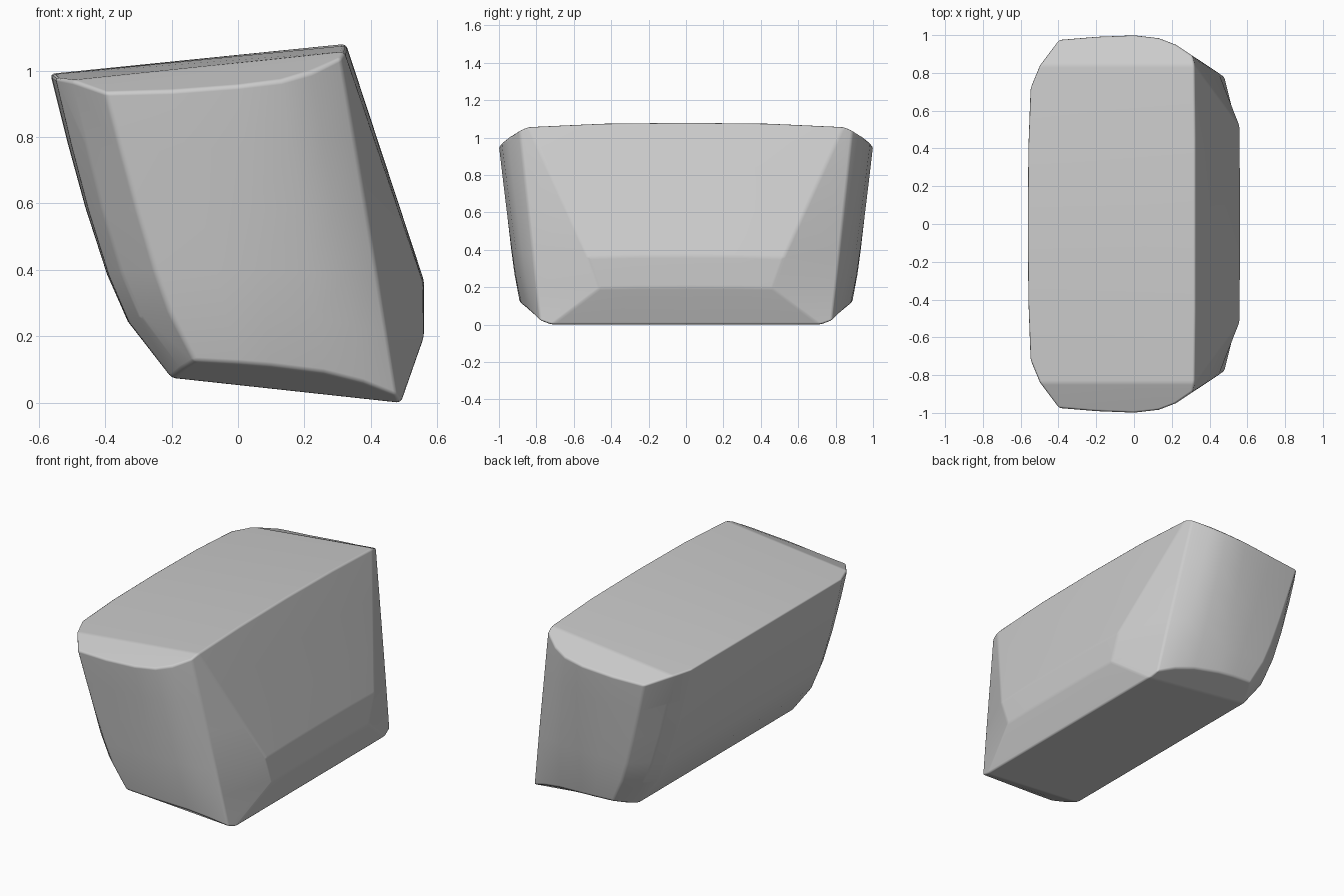
import bpy, bmesh
from mathutils import Vector

cube = bpy.data.objects.get("Cube")
if cube:
    bpy.data.objects.remove(cube)

# Half outlines of the top and bottom rims, running from the ridge side to the back
top = [(.325, 0, 1.08), (.325, .45, 1.075), (.32, .84, 1.057), (.31, .89, 1.04),
       (.22, .95, .995), (.13, .985, .97), (0, 1, .955), (-.2, .992, .94),
       (-.4, .975, .935), (-.5, .84, .97), (-.55, .72, .98), (-.562, .4, .988), (-.565, 0, .99)]
bottom = [(.49, 0, 0), (.49, .4, 0), (.49, .72, 0), (.48, .78, .02),
          (.38, .82, .06), (.26, .852, .09), (.1, .88, .11), (0, .888, .118),
          (-.13, .89, .125), (-.17, .82, .1), (-.2, .74, .075), (-.2, .4, .075), (-.2, 0, .075)]
RIDGE, CORNER, BACK = (0, 1, 2), 2, (9, 10, 11, 12)

# Levels: fraction downward, ridge push, ridge corner inset, back bulge
levels = [(0, 0, 0, 0), (.22, .042, .08, .03), (.44, .084, .16, .055),
          (.66, .126, .24, .07), (.815, .1, .28, .064), (1, 0, 0, 0)]

bm = bmesh.new()
rings = []
for t, push, inset, bulge in levels:
    ring = []
    for i, (a, b) in enumerate(zip(top, bottom)):
        p = Vector(a).lerp(Vector(b), t)
        if i in RIDGE:
            p.x += push
            p.y -= inset * i / CORNER
        elif i in BACK:
            p.x -= bulge
        elif i == 8:
            p.x -= bulge * .4
        if 4 <= i <= 8:
            p.y += bulge * .15
        ring.append(bm.verts.new(p))
    rings.append(ring)

# Side walls
for r, s in zip(rings, rings[1:]):
    for i in range(len(r) - 1):
        bm.faces.new((r[i], r[i + 1], s[i + 1], s[i]))

# Top and bottom: flat middle panels and a sloped end panel
for r in (rings[0], rings[-1]):
    fold = 9 if r is rings[0] else 10
    bm.faces.new((r[0], r[1], r[11], r[12]))
    bm.faces.new([r[1], r[2]] + r[fold:12])
    bm.faces.new(r[2:fold + 1])

# Mirror the half across the middle
geom = bm.verts[:] + bm.edges[:] + bm.faces[:]
bmesh.ops.mirror(bm, geom=geom, axis='Y', merge_dist=.0005)
bmesh.ops.remove_doubles(bm, verts=bm.verts[:], dist=.0005)
bmesh.ops.recalc_face_normals(bm, faces=bm.faces[:])
mesh = bpy.data.meshes.new("block_body")
bm.to_mesh(mesh)
bm.free()
mesh.shade_smooth()
body = bpy.data.objects.new("block_body", mesh)
bpy.context.collection.objects.link(body)

# Softened creases
bevel = body.modifiers.new("soft_edges", 'BEVEL')
bevel.width = .012
bevel.segments = 2
bevel.limit_method = 'ANGLE'
bevel.angle_limit = .3
normals = body.modifiers.new("face_normals", 'WEIGHTED_NORMAL')
normals.keep_sharp = True

# Plain grey
grey = bpy.data.materials.new("plain_grey")
grey.use_nodes = True
color = (.6, .6, .6, 1)
grey.diffuse_color = color
grey.node_tree.nodes["Principled BSDF"].inputs["Base Color"].default_value = color
mesh.materials.append(grey)
